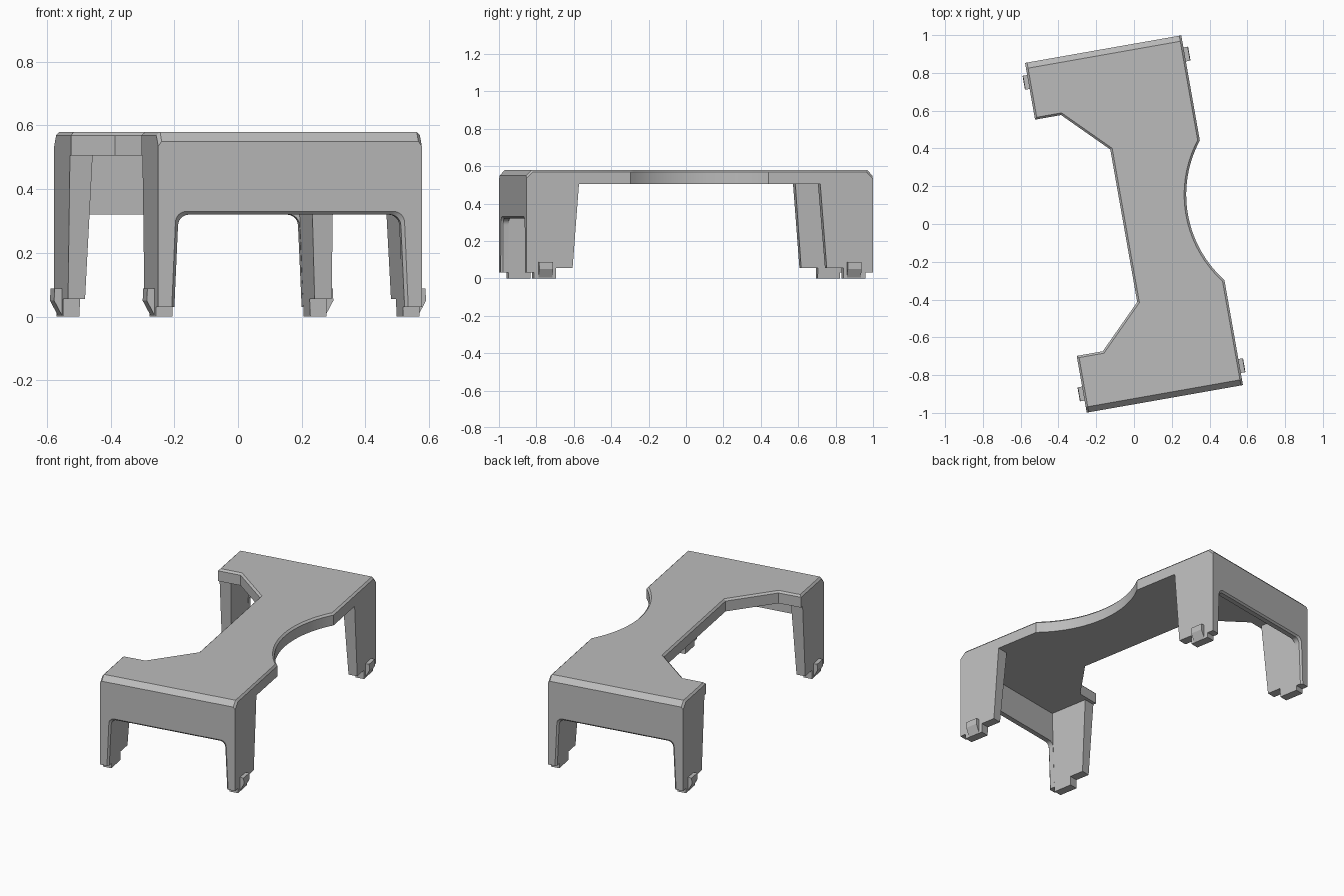
import bpy, bmesh, math
from mathutils import Matrix, Vector

if "Cube" in bpy.data.objects:
    bpy.data.objects.remove(bpy.data.objects["Cube"], do_unlink=True)

gray = bpy.data.materials.new("plain gray")
gray.use_nodes = True
gray.diffuse_color = (0.5, 0.5, 0.5, 1)
gray.node_tree.nodes["Principled BSDF"].inputs["Base Color"].default_value = gray.diffuse_color

TURN = Matrix.Rotation(math.radians(10), 4, "Z")  # whole bench stands turned
HALF_W, HALF_L = 0.42, 0.94
DECK_LOW, DECK_TOP = 0.505, 0.58


def finish(name, bm):
    bmesh.ops.recalc_face_normals(bm, faces=bm.faces[:])
    bm.transform(TURN)
    mesh = bpy.data.meshes.new(name)
    bm.to_mesh(mesh)
    bm.free()
    mesh.materials.append(gray)
    ob = bpy.data.objects.new(name, mesh)
    bpy.context.collection.objects.link(ob)
    bpy.ops.object.select_all(action="DESELECT")
    ob.select_set(True)
    bpy.context.view_layer.objects.active = ob
    bpy.ops.object.shade_smooth_by_angle(angle=math.radians(30))


def loft(rings):
    """Closed solid through rings with equal point counts."""
    bm = bmesh.new()
    loops = [[bm.verts.new(p) for p in ring] for ring in rings]
    n = len(loops[0])
    for a, b in zip(loops, loops[1:]):
        for i in range(n):
            j = (i + 1) % n
            bm.faces.new((a[i], a[j], b[j], b[i]))
    bm.faces.new(loops[0])
    bm.faces.new(loops[-1])
    return bm


def leg_thickness(z):
    return 0.052 + 0.04 * z


# Deck: half outline mirrored along the length, curved bite on one side
left = [(-HALF_W, HALF_L), (-HALF_W, 0.635), (-0.28, 0.635), (-0.055, 0.41)]
outline = left + [(x, -y) for x, y in reversed(left)] + [(HALF_W, -HALF_L)]
bite, sag = 0.375, 0.13
radius = (bite ** 2 + sag ** 2) / (2 * sag)
sweep = math.asin(bite / radius)
steps = 28
for i in range(steps + 1):
    a = -sweep + 2 * sweep * i / steps
    outline.append((HALF_W - sag + radius * (1 - math.cos(a)), radius * math.sin(a)))
outline.append((HALF_W, HALF_L))
deck = loft([[(x, y, z) for x, y in outline] for z in (DECK_LOW, DECK_TOP)])

# Wide chamfers on the two ends
for s in (-1, 1):
    cut = bmesh.ops.bisect_plane(
        deck, geom=deck.verts[:] + deck.edges[:] + deck.faces[:],
        plane_co=(0, s * HALF_L, 0.55), plane_no=Vector((0, s, 1)).normalized(),
        clear_outer=True)
    rim = [e for e in deck.edges if e.is_boundary]
    bmesh.ops.holes_fill(deck, edges=rim, sides=0)

# Narrow chamfer along the remaining top edges
rim = []
for e in deck.edges:
    a, b = (v.co for v in e.verts)
    at_end = min(abs(a.y), abs(b.y)) > HALF_L - 0.032 and abs(a.x - b.x) > 0.1
    if min(a.z, b.z) > 0.545 and max(a.z, b.z) > 0.575 and not at_end:
        rim.append(e)
bmesh.ops.bevel(deck, geom=rim, offset=0.011, offset_type="OFFSET",
                segments=1, profile=0.5, affect="EDGES")
finish("deck", deck)


# End walls: arched panels whose opening has a chamfered outer rim
def arch(y, grow):
    r = 0.035
    cx = HALF_W - leg_thickness(0.32) - r
    half = [(HALF_W, DECK_LOW), (HALF_W, 0.03),
            (HALF_W - leg_thickness(0.03) + grow, 0.03)]
    for i in range(7):
        a = math.pi / 2 * i / 6
        half.append((cx + grow + r * math.cos(a), 0.285 + grow + r * math.sin(a)))
    full = half + [(-x, z) for x, z in reversed(half)]
    return [(x, y, z) for x, z in full]


for end, s in (("front", -1), ("back", 1)):
    finish(end + "_wall", loft([arch(s * HALF_L, 0.01), arch(s * 0.93, 0), arch(s * 0.90, 0)]))

# Legs: tapered side plates with stepped feet, and a snap catch on each
leg_side = [(0.90, DECK_LOW), (0.90, 0), (0.78, 0), (0.78, 0.055),
            (0.69, 0.055), (0.655, DECK_LOW)]
catch = [(0.40, 0.088), (0.443, 0.088), (0.445, 0.05), (0.418, 0.0), (0.40, 0.0)]
for end, s in (("front", -1), ("back", 1)):
    for side, t in (("right", -1), ("left", 1)):
        outer = [(t * HALF_W, s * y, z) for y, z in leg_side]
        inner = [(t * (HALF_W - leg_thickness(z)), s * y, z) for y, z in leg_side]
        finish(f"{end}_{side}_leg", loft([outer, inner]))
        finish(f"{end}_{side}_catch",
               loft([[(t * x, s * y, z) for x, z in catch] for y in (0.80, 0.875)]))
